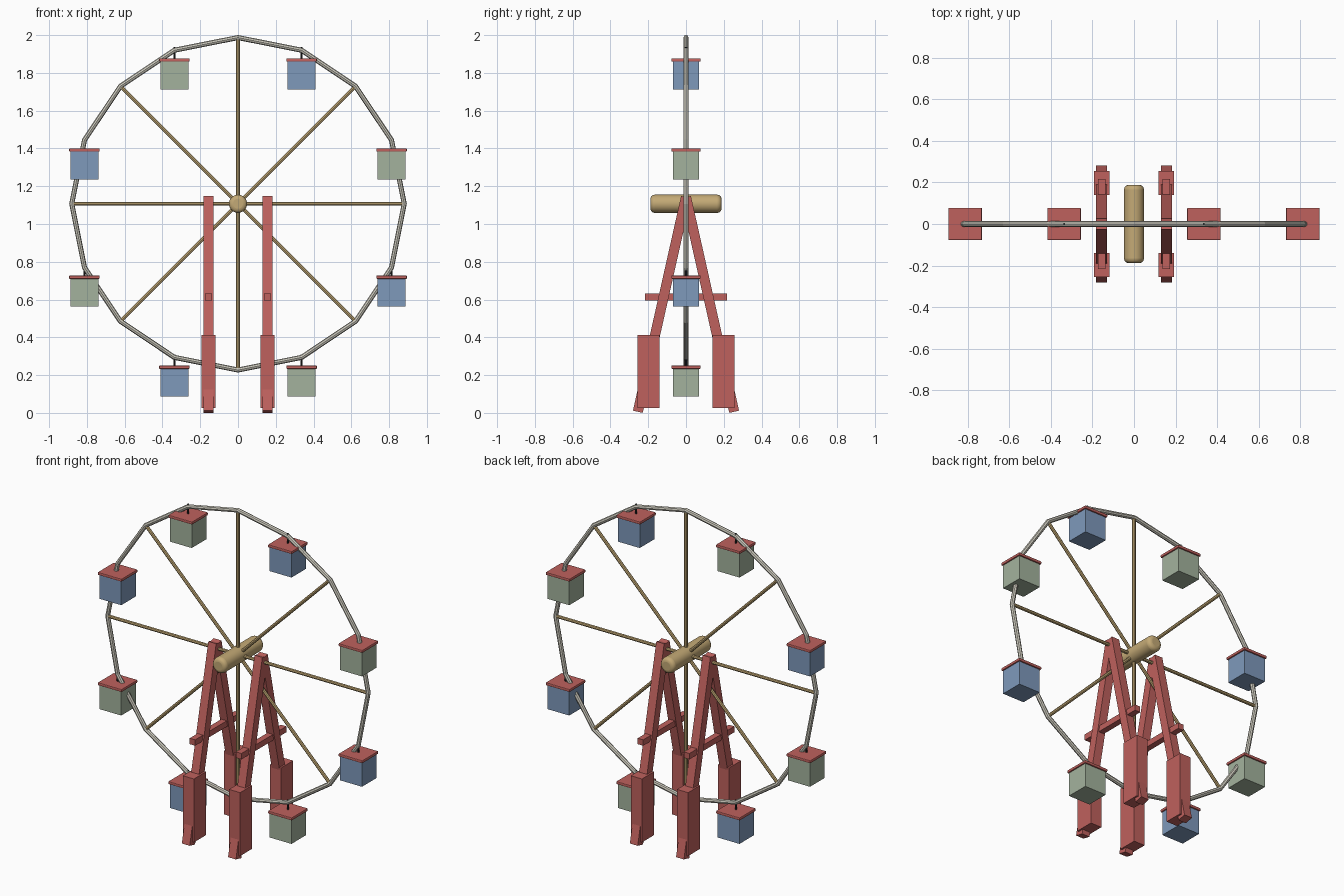
import bpy
from math import pi, sin, cos
from mathutils import Vector

if "Cube" in bpy.data.objects:
    bpy.data.objects.remove(bpy.data.objects["Cube"])

HUB_Z, RADIUS, LEG_X = 1.107, 0.88, 0.156


def material(name, rgb):
    m = bpy.data.materials.new(name)
    m.diffuse_color = (*rgb, 1)
    m.use_nodes = True
    m.node_tree.nodes["Principled BSDF"].inputs["Base Color"].default_value = m.diffuse_color
    return m


RED = material("red paint", (0.52, 0.12, 0.11))
GREEN = material("green paint", (0.37, 0.45, 0.34))
BLUE = material("blue paint", (0.21, 0.32, 0.50))
BRASS = material("brass", (0.55, 0.40, 0.18))
CREAM = material("cream", (0.62, 0.60, 0.52))
DARK = material("dark metal", (0.02, 0.02, 0.02))


def finish(name, mat):
    ob = bpy.context.object
    ob.name = name
    ob.data.materials.append(mat)
    return ob


def bevel(ob, width, segments):
    mod = ob.modifiers.new("bevel", 'BEVEL')
    mod.width, mod.segments = width, segments


def box(name, loc, size, mat, tilt=0):
    bpy.ops.mesh.primitive_cube_add(size=1, location=loc, rotation=(tilt, 0, 0))
    ob = finish(name, mat)
    ob.scale = size
    bpy.ops.object.transform_apply(location=False, rotation=False, scale=True)
    return ob


def rod(name, a, b, radius, mat, sides=8):
    a, b = Vector(a), Vector(b)
    bpy.ops.mesh.primitive_cylinder_add(vertices=sides, radius=radius,
                                        depth=(b - a).length, location=(a + b) / 2)
    ob = finish(name, mat)
    ob.rotation_euler = (b - a).to_track_quat('Z', 'Y').to_euler()
    return ob


# wheel rim: sixteen straight sections
bpy.ops.mesh.primitive_torus_add(major_segments=16, minor_segments=8, major_radius=RADIUS,
                                 minor_radius=0.0135, location=(0, 0, HUB_Z),
                                 rotation=(pi / 2, 0, 0))
finish("rim", CREAM)

# hub drum with rounded ends
hub = rod("hub", (0, -0.188, HUB_Z), (0, 0.188, HUB_Z), 0.048, BRASS, 32)
bevel(hub, 0.022, 4)
bpy.ops.object.shade_smooth_by_angle()

for i in range(8):
    # spokes
    a = i * pi / 4
    rod("spoke", (0, 0, HUB_Z), (RADIUS * cos(a), 0, HUB_Z + RADIUS * sin(a)), 0.010, BRASS)
    # hanging cabins, alternating in colour
    a += pi / 8
    x, z = RADIUS * cos(a), HUB_Z + RADIUS * sin(a)
    rod("hanger", (x, 0, z + 0.016), (x, 0, z - 0.05), 0.005, DARK)
    box("cabin", (x, 0, z - 0.127), (0.147, 0.14, 0.16), BLUE if i % 2 else GREEN)
    roof = box("cabin_roof", (x, 0, z - 0.052), (0.162, 0.156, 0.018), RED)
    bevel(roof, 0.005, 2)

# two A-frame supports
top_z, foot_y, foot_z = 1.142, 0.255, 0.006
for x in (-LEG_X, LEG_X):
    for s in (-1, 1):
        top, foot = Vector((x, 0, top_z)), Vector((x, s * foot_y, foot_z))
        d = top - foot
        tilt = Vector((d.z, d.y)).angle_signed(Vector((1, 0)))
        box("support_leg", (top + foot) / 2, (0.053, 0.053, d.length), RED, -tilt)
        box("leg_base", (x, s * 0.198, 0.2195), (0.075, 0.116, 0.387), RED)
    box("cross_brace", (x, 0, 0.614), (0.037, 0.434, 0.036), RED)
